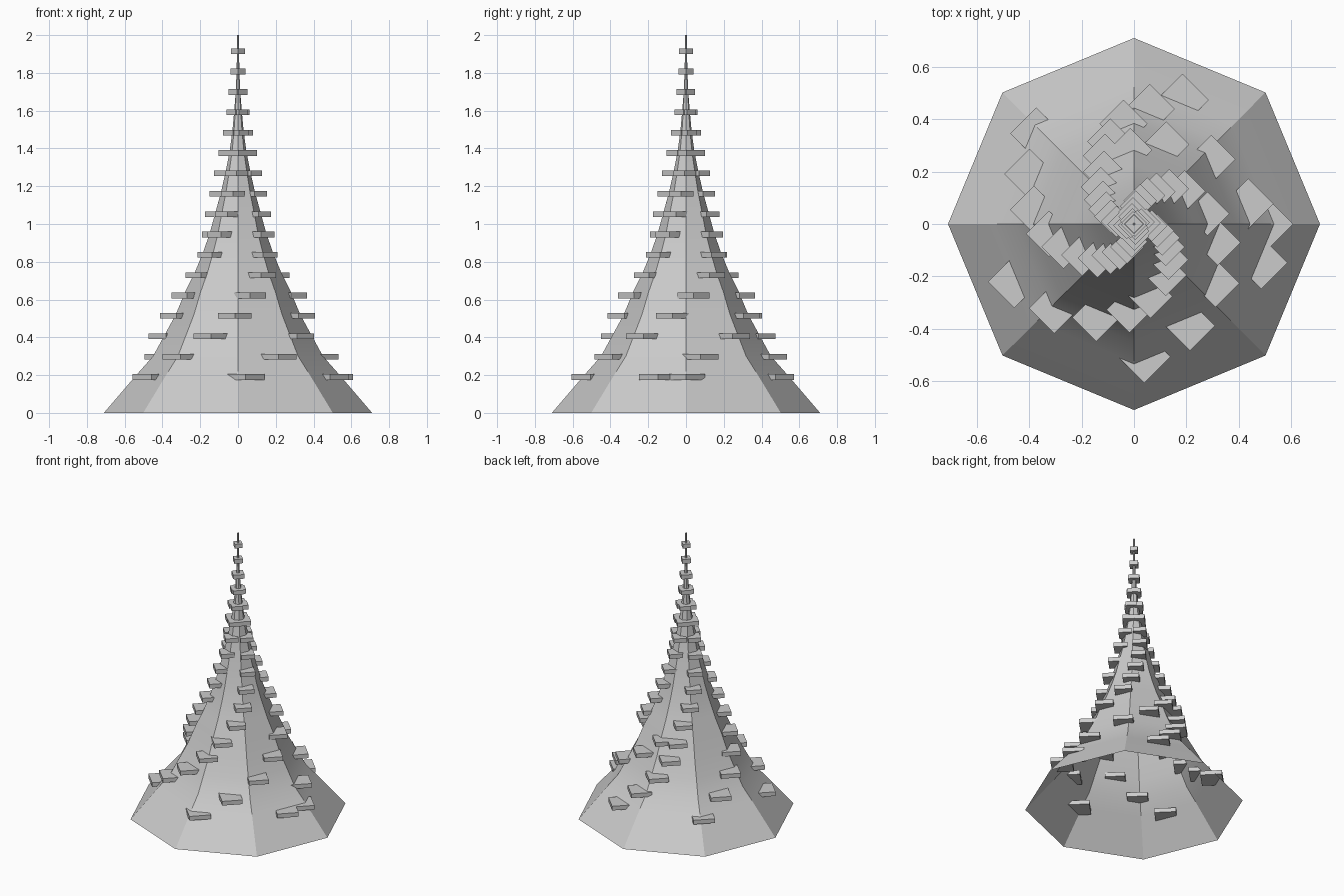
import bpy
import bmesh
from math import cos, sin, radians, tau

cube = bpy.data.objects.get("Cube")
if cube:
    bpy.data.objects.remove(cube, do_unlink=True)

# Single plain stone colour
stone = bpy.data.materials.new("grey_stone")
stone.use_nodes = True
grey = (0.6, 0.6, 0.6, 1)
stone.diffuse_color = grey
stone.node_tree.nodes["Principled BSDF"].inputs["Base Color"].default_value = grey


def finish(bm, name):
    """Turn a bmesh into a named object with the stone material."""
    mesh = bpy.data.meshes.new(name)
    bm.to_mesh(mesh)
    bm.free()
    mesh.materials.append(stone)
    obj = bpy.data.objects.new(name, mesh)
    bpy.context.collection.objects.link(obj)
    return obj


def ring(bm, sides, radius, z, x=0, y=0):
    return [bm.verts.new((x + radius * cos(tau * i / sides),
                          y + radius * sin(tau * i / sides), z))
            for i in range(sides)]


def bridge(bm, low, high):
    for i in range(len(low)):
        j = (i + 1) % len(low)
        bm.faces.new((low[i], low[j], high[j], high[i]))


# Flared octagonal spire, open underneath
PROFILE = [(0.71, 0), (0.53, 0.21), (0.45, 0.30), (0.39, 0.41), (0.33, 0.52),
           (0.28, 0.64), (0.23, 0.74), (0.185, 0.85), (0.15, 0.95),
           (0.12, 1.06), (0.092, 1.16), (0.067, 1.27), (0.045, 1.38),
           (0.03, 1.49), (0.02, 1.6), (0.012, 1.7), (0.007, 1.82), (0.005, 2)]
bm = bmesh.new()
rings = [ring(bm, 8, r, z) for r, z in PROFILE]
for low, high in zip(rings, rings[1:]):
    bridge(bm, low, high)
bm.faces.new(rings[-1])
spire = finish(bm, "spire")
bpy.context.view_layer.objects.active = spire
spire.select_set(True)
bpy.ops.object.shade_smooth_by_angle(angle=radians(30))

# Square steps spiralling up the spire: start angle, angle step, count per level
LEVELS = [(0, 68.6, 6), (10, 72.2, 5), (96, 76, 5), (106, 80.5, 5),
          (113, 85, 5), (120, 91, 4)]
LEVELS += [(132 + 10 * i, 91, 4) for i in range(9)] + [(0, 0, 1)] * 2
DISTANCE = [0.508, 0.443, 0.385, 0.327, 0.283, 0.23, 0.19, 0.15, 0.12,
            0.092, 0.068, 0.046, 0.028, 0.014, 0.006, 0, 0]
bm = bmesh.new()
for level, ((start, step, count), dist) in enumerate(zip(LEVELS, DISTANCE)):
    z = 0.19 + 0.1078 * level
    size = 0.1 - 0.004 * level
    for k in range(count):
        a = radians(start + step * k)
        x, y = dist * cos(a), dist * sin(a)
        low = ring(bm, 4, size, z - 0.015, x, y)
        high = ring(bm, 4, size, z + 0.015, x, y)
        bridge(bm, low, high)
        bm.faces.new(high)
        bm.faces.new(low[::-1])
finish(bm, "spiral_steps")
